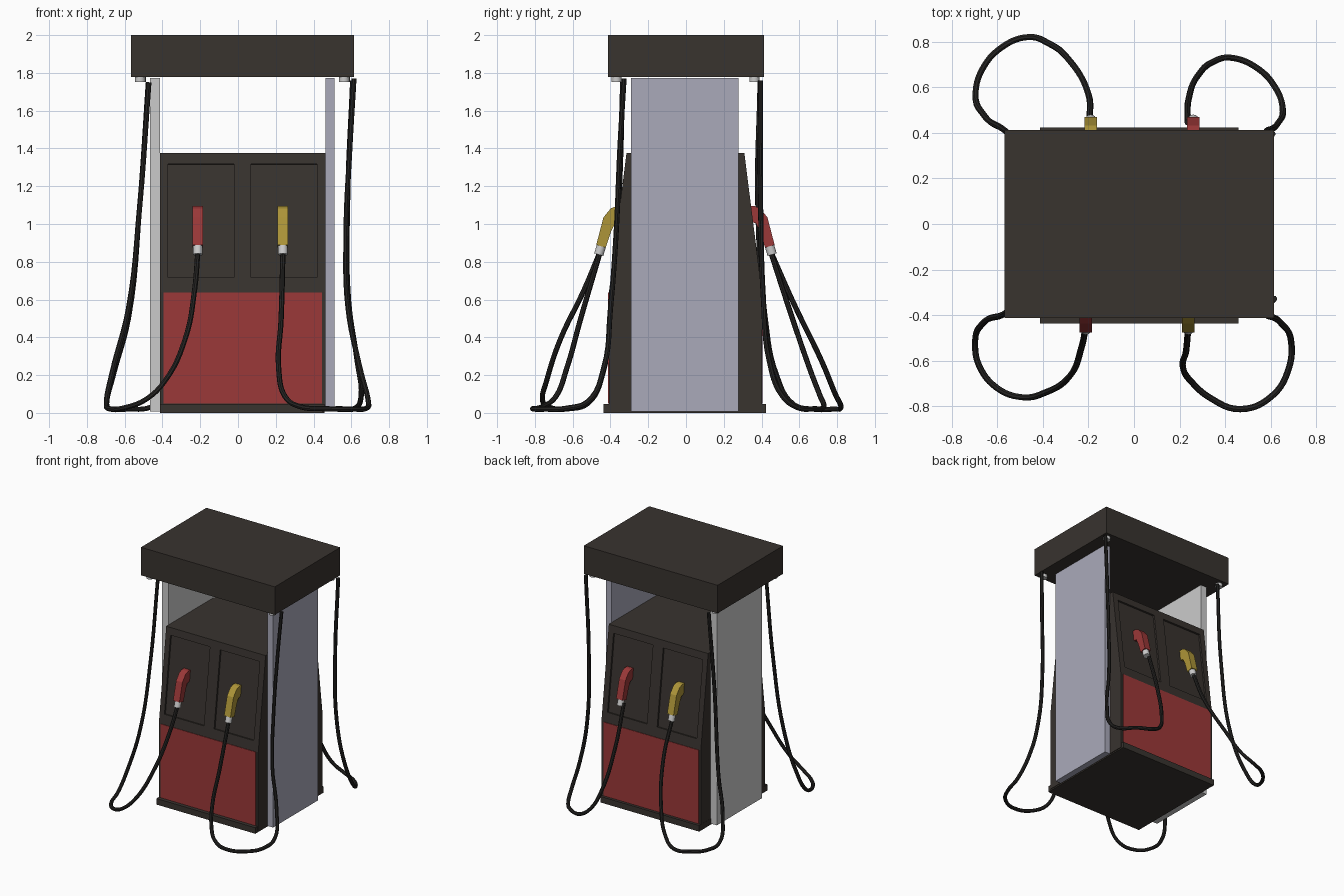
import bpy, bmesh, math
from mathutils import Matrix, Vector

if "Cube" in bpy.data.objects:
    bpy.data.objects.remove(bpy.data.objects["Cube"])

CX, CY = 0.024, -0.003          # centre of the cabinet; the back repeats the front turned 180 degrees
TURN = (Matrix.Translation((CX, CY, 0)) @ Matrix.Rotation(math.pi, 4, 'Z')
        @ Matrix.Translation((-CX, -CY, 0)))
SIDES = (("front", Matrix.Identity(4)), ("back", TURN))


def material(name, rgb):
    m = bpy.data.materials.new(name)
    m.diffuse_color = (*rgb, 1)
    m.use_nodes = True
    m.node_tree.nodes["Principled BSDF"].inputs["Base Color"].default_value = m.diffuse_color
    return m


DARK = material("dark_casing", (0.04, 0.033, 0.028))
RED = material("red", (0.33, 0.04, 0.04))
YELLOW = material("yellow", (0.42, 0.30, 0.04))
BLUE = material("blue_grey", (0.40, 0.40, 0.49))
RUBBER = material("rubber", (0.018, 0.017, 0.016))


def add(name, bm, mat=None, matrix=Matrix.Identity(4)):
    bmesh.ops.transform(bm, matrix=matrix, verts=bm.verts)
    bmesh.ops.recalc_face_normals(bm, faces=bm.faces)
    me = bpy.data.meshes.new(name)
    bm.to_mesh(me)
    bm.free()
    ob = bpy.data.objects.new(name, me)
    bpy.context.collection.objects.link(ob)
    if mat:
        me.materials.append(mat)
    return ob


def box(name, lo, hi, mat=None, matrix=Matrix.Identity(4)):
    bm = bmesh.new()
    bmesh.ops.create_cube(bm, size=1)
    for v in bm.verts:
        v.co = [lo[i] + (v.co[i] + 0.5) * (hi[i] - lo[i]) for i in range(3)]
    return add(name, bm, mat, matrix)


def extrude_x(name, profile, x0, x1, mat, matrix=Matrix.Identity(4)):
    # extrude a (y, z) outline from x0 to x1
    bm = bmesh.new()
    face = bm.faces.new([bm.verts.new((x0, y, z)) for y, z in profile])
    out = bmesh.ops.extrude_face_region(bm, geom=[face])["geom"]
    bmesh.ops.translate(bm, vec=(x1 - x0, 0, 0),
                        verts=[g for g in out if isinstance(g, bmesh.types.BMVert)])
    return add(name, bm, mat, matrix)


def cylinder(name, a, b, r, matrix=Matrix.Identity(4)):
    a, b = Vector(a), Vector(b)
    bm = bmesh.new()
    bmesh.ops.create_cone(bm, cap_ends=True, segments=16, radius1=r, radius2=r,
                          depth=(b - a).length)
    place = Matrix.Translation((a + b) / 2) @ (b - a).to_track_quat('Z', 'Y').to_matrix().to_4x4()
    smooth(add(name, bm, None, matrix @ place))


def smooth(ob):
    bpy.ops.object.select_all(action='DESELECT')
    ob.select_set(True)
    bpy.context.view_layer.objects.active = ob
    bpy.ops.object.shade_smooth_by_angle(angle=math.radians(40))


def hose(name, pts):
    cu = bpy.data.curves.new(name, 'CURVE')
    cu.dimensions = '3D'
    cu.bevel_depth, cu.bevel_resolution = 0.014, 2
    cu.resolution_u, cu.use_fill_caps = 6, True
    sp = cu.splines.new('BEZIER')
    sp.bezier_points.add(len(pts) - 1)
    for p, co in zip(sp.bezier_points, pts):
        p.co = co
        p.handle_left_type = p.handle_right_type = 'AUTO'
    cu.materials.append(RUBBER)
    ob = bpy.data.objects.new(name, cu)
    bpy.context.collection.objects.link(ob)
    bpy.ops.object.select_all(action='DESELECT')
    ob.select_set(True)
    bpy.context.view_layer.objects.active = ob
    bpy.ops.object.convert(target='MESH')
    smooth(bpy.context.object)


# canopy, side pillars and plinth
box("canopy", (-0.567, -0.412, 1.777), (0.613, 0.412, 2.0), DARK)
box("left_pillar", (-0.466, -0.29, 0.008), (-0.412, 0.277, 1.772))
box("right_pillar", (0.464, -0.29, 0.008), (0.512, 0.277, 1.772), BLUE)
box("plinth", (-0.413, -0.437, 0), (0.459, 0.424, 0.048), DARK)

# cabinet with sloped upper faces
half = [(-0.408, 0.01), (-0.408, 0.64), (-0.315, 1.375)]
outline = half + [(2 * CY - y, z) for y, z in reversed(half)]
cabinet = extrude_x("cabinet", outline, -0.412, 0.464, DARK)

# recessed display bays cut into both sloped faces
tilt = math.atan2(0.093, 0.735)
cutters = []
for side, M in SIDES:
    place = M @ Matrix.Translation((0, -0.3605, 1.017)) @ Matrix.Rotation(-tilt, 4, 'X')
    for x0, x1 in ((-0.37, -0.022), (0.068, 0.417)):
        c = box("bay_cutter", (x0, -0.05, -0.303), (x1, 0.014, 0.303), None, place)
        c.hide_render = True
        cutters.append(c)
        mod = cabinet.modifiers.new("bay", 'BOOLEAN')
        mod.object, mod.operation, mod.solver = c, 'DIFFERENCE', 'EXACT'
bpy.context.view_layer.objects.active = cabinet
for mod in list(cabinet.modifiers):
    bpy.ops.object.modifier_apply(modifier=mod.name)
for c in cutters:
    bpy.data.objects.remove(c)

# lower panels, nozzles, collars and hose fittings on both sides
nozzle = [(-0.475, 0.89), (-0.437, 1.035), (-0.398, 1.083), (-0.365, 1.096), (-0.325, 1.096),
          (-0.325, 1.015), (-0.375, 1.005), (-0.395, 0.965), (-0.425, 0.875)]
for side, M in SIDES:
    box(side + "_lower_panel", (-0.395, -0.412, 0.05), (0.444, -0.40, 0.638), RED, M)
    for colour, mat, x in (("red", RED, -0.212), ("yellow", YELLOW, 0.238)):
        n = f"{side}_{colour}_"
        extrude_x(n + "nozzle", nozzle, x - 0.028, x + 0.028, mat, M)
        cylinder(n + "collar", (x, -0.462, 0.838), (x, -0.447, 0.888), 0.025, M)
    for tag, x in (("a", -0.518), ("b", 0.562)):
        cylinder(f"{side}_hose_fitting_{tag}", (x, -0.368, 1.752), (x, -0.368, 1.782), 0.027, M)

# hoses: from nozzle down to a loop on the ground, then up to the canopy
hose("front_red_hose", [
    (-0.212, -0.452, 0.86), (-0.23, -0.54, 0.65), (-0.28, -0.665, 0.39), (-0.386, -0.738, 0.17),
    (-0.49, -0.76, 0.07), (-0.60, -0.72, 0.028), (-0.68, -0.62, 0.022), (-0.697, -0.52, 0.05),
    (-0.667, -0.44, 0.21), (-0.58, -0.40, 0.55), (-0.52, -0.357, 1.1), (-0.472, -0.335, 1.75)])
hose("front_yellow_hose", [
    (0.238, -0.452, 0.86), (0.228, -0.56, 0.49), (0.215, -0.63, 0.24), (0.25, -0.69, 0.085),
    (0.33, -0.76, 0.033), (0.467, -0.812, 0.022), (0.61, -0.75, 0.02), (0.68, -0.63, 0.025),
    (0.69, -0.52, 0.06), (0.645, -0.435, 0.24), (0.583, -0.40, 0.55), (0.572, -0.37, 0.95),
    (0.592, -0.35, 1.4), (0.614, -0.328, 1.77)])
hose("back_yellow_hose", [
    (-0.195, 0.446, 0.86), (-0.2, 0.57, 0.58), (-0.285, 0.72, 0.27), (-0.37, 0.79, 0.1),
    (-0.463, 0.82, 0.03), (-0.58, 0.775, 0.02), (-0.67, 0.67, 0.02), (-0.695, 0.57, 0.045),
    (-0.66, 0.48, 0.2), (-0.58, 0.42, 0.5), (-0.52, 0.38, 1.1), (-0.475, 0.392, 1.75)])
hose("back_red_hose", [
    (0.235, 0.446, 0.86), (0.24, 0.55, 0.54), (0.287, 0.66, 0.22), (0.345, 0.71, 0.09),
    (0.42, 0.73, 0.035), (0.55, 0.677, 0.022), (0.625, 0.59, 0.028), (0.652, 0.51, 0.09),
    (0.63, 0.44, 0.28), (0.585, 0.41, 0.6), (0.58, 0.395, 1.1), (0.607, 0.395, 1.76)])
